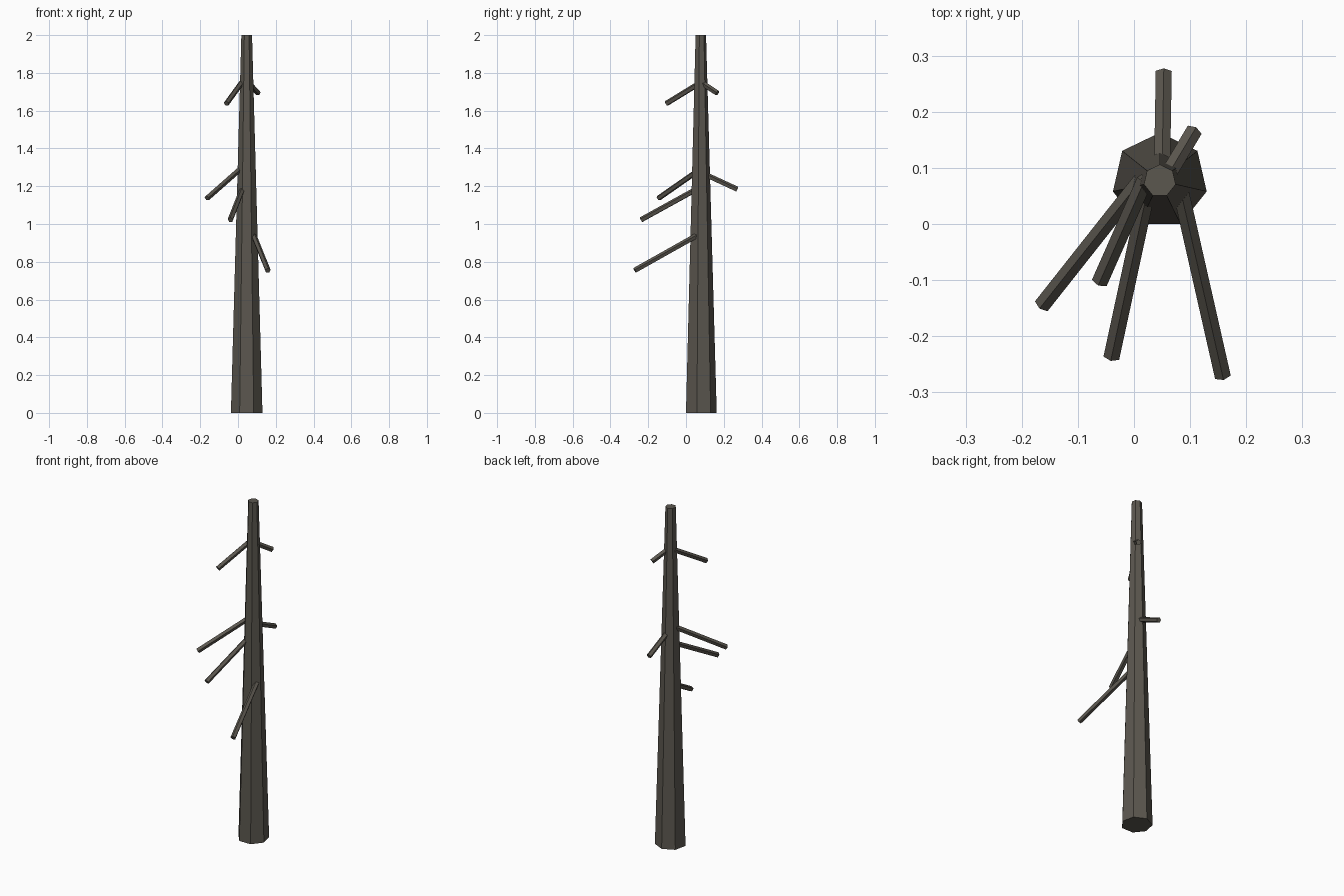
import bpy, math
from mathutils import Vector, Matrix

if "Cube" in bpy.data.objects:
    bpy.data.objects.remove(bpy.data.objects["Cube"])

bark = bpy.data.materials.new("dark bark")
bark.diffuse_color = (0.105, 0.095, 0.078, 1)
bark.use_nodes = True
bark.node_tree.nodes["Principled BSDF"].inputs["Base Color"].default_value = bark.diffuse_color


def prism(name, sides, start, end, r1, r2):
    """Flat-sided tapered rod from start to end, with one corner facing up (or +y if upright)."""
    start, end = Vector(start), Vector(end)
    axis = (end - start).normalized()
    up = Vector((0, 1, 0)) if abs(axis.z) > 0.99 else Vector((0, 0, 1))
    up = (up - axis * up.dot(axis)).normalized()
    side = axis.cross(up)
    verts = []
    for centre, r in ((start, r1), (end, r2)):
        for i in range(sides):
            a = 2 * math.pi * i / sides
            verts.append(centre + (up * math.cos(a) + side * math.sin(a)) * r)
    faces = [(i, (i + 1) % sides, sides + (i + 1) % sides, sides + i) for i in range(sides)]
    faces += [tuple(reversed(range(sides))), tuple(range(sides, 2 * sides))]
    mesh = bpy.data.meshes.new(name)
    mesh.from_pydata(verts, [], faces)
    mesh.materials.append(bark)
    obj = bpy.data.objects.new(name, mesh)
    bpy.context.collection.objects.link(obj)
    return obj


# Seven-sided tapering trunk
prism("trunk", 7, (0.046, 0.077, 0), (0.046, 0.077, 2), 0.0857, 0.029)

# Drooping bare branches: root inside the trunk, then tip
branches = [
    ((0.020, 0.080, 1.750), (-0.061, -0.103, 1.638)),
    ((0.060, 0.087, 1.745), (0.107, 0.166, 1.693)),
    ((0.013, 0.079, 1.293), (-0.164, -0.145, 1.137)),
    ((0.023, 0.055, 1.183), (-0.040, -0.237, 1.022)),
    ((0.083, 0.060, 0.940), (0.158, -0.271, 0.754)),
    ((0.050, 0.100, 1.262), (0.053, 0.271, 1.183)),
]
for n, (root, tip) in enumerate(branches, 1):
    prism(f"branch_{n}", 5, root, tip, 0.015, 0.015)
